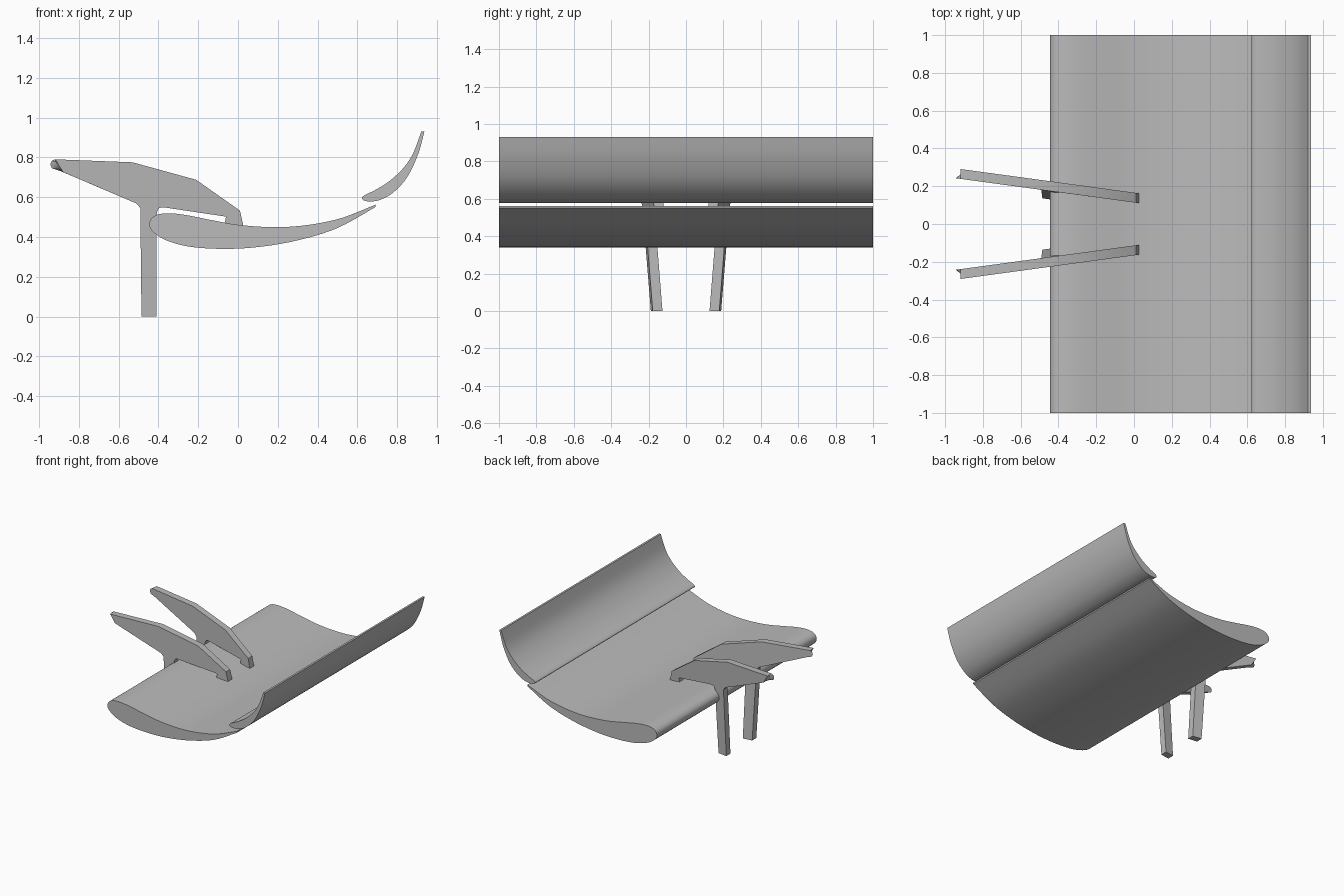
import bpy, bmesh
from math import radians

if "Cube" in bpy.data.objects:
    bpy.data.objects.remove(bpy.data.objects["Cube"], do_unlink=True)

COLOUR = (0.5, 0.5, 0.5, 1)
grey = bpy.data.materials.new("plain grey")
grey.use_nodes = True
grey.diffuse_color = COLOUR
grey.node_tree.nodes["Principled BSDF"].inputs["Base Color"].default_value = COLOUR


def smooth_path(points, steps=5):
    """Catmull-Rom curve through an open list of (x, z) points."""
    padded = [points[0]] + points + [points[-1]]
    path = []
    for a, b, c, d in zip(padded, padded[1:], padded[2:], padded[3:]):
        for i in range(steps):
            t = i / steps
            path.append(tuple(
                q + t / 2 * (r - p + t * (2 * p - 5 * q + 4 * r - s + t * (3 * (q - r) + s - p)))
                for p, q, r, s in zip(a, b, c, d)))
    return path + [points[-1]]


def loft(name, sections):
    """Skin equal-length rings of 3D points and close both ends."""
    bm = bmesh.new()
    rings = [[bm.verts.new(p) for p in ring] for ring in sections]
    n = len(rings[0])
    for a, b in zip(rings, rings[1:]):
        for i in range(n):
            j = (i + 1) % n
            bm.faces.new((a[i], a[j], b[j], b[i]))
    bm.faces.new(rings[0])
    bm.faces.new(rings[-1])
    bmesh.ops.recalc_face_normals(bm, faces=bm.faces)
    mesh = bpy.data.meshes.new(name)
    bm.to_mesh(mesh)
    bm.free()
    mesh.materials.append(grey)
    obj = bpy.data.objects.new(name, mesh)
    bpy.context.collection.objects.link(obj)
    bpy.ops.object.select_all(action="DESELECT")
    obj.select_set(True)
    bpy.context.view_layer.objects.active = obj
    bpy.ops.object.shade_smooth_by_angle(angle=radians(30))
    return obj


# Wing elements: airfoils drawn from the trailing edge, under the nose, and back
main_foil = [(.69, .55), (.5, .445), (.3, .383), (.1, .349), (-.08, .34), (-.25, .352),
             (-.37, .387), (-.435, .435), (-.444, .475), (-.42, .505), (-.37, .518),
             (-.28, .513), (-.13, .484), (0, .461), (.18, .449), (.35, .46),
             (.52, .495), (.69, .562)]
flap_foil = [(.937, .93), (.905, .815), (.85, .7), (.78, .623), (.71, .585), (.65, .579),
             (.623, .592), (.635, .609), (.69, .636), (.76, .68), (.83, .745),
             (.88, .82), (.921, .93)]
for name, foil in (("main_wing", main_foil), ("upper_flap", flap_foil)):
    path = smooth_path(foil)
    loft(name, [[(x, y, z) for x, z in path] for y in (-1, 1)])

# Swan-neck supports: plates toed in, with legs leaning inwards and a notched tip
body = [(-.53, .775), (-.21, .687), (.01, .532), (.027, .455), (-.07, .455), (-.06, .502),
        (-.375, .549), (-.395, .546), (-.408, .525), (-.41, 0), (-.485, 0), (-.491, .545),
        (-.51, .568)]
inner_tip = [(-.89, .73), (-.935, .745), (-.943, .765), (-.937, .782), (-.92, .79)]
notch_tip = [(-.88, .726), (-.905, .742), (-.912, .76), (-.916, .778), (-.918, .79)]
outer_tip = [(-.88, .726), (-.887, .74), (-.898, .757), (-.908, .774), (-.918, .79)]


def plate_point(x, z, offset, side):
    lean = .08 * max(0, .55 - z) if x < -.4 else 0
    return (x, side * (.14 - .136 * x - lean + offset), z)


for name, side in (("back_support", 1), ("front_support", -1)):
    layers = ((-.026, inner_tip), (0, notch_tip), (.026, outer_tip))
    loft(name, [[plate_point(x, z, off, side) for x, z in body + tip] for off, tip in layers])
